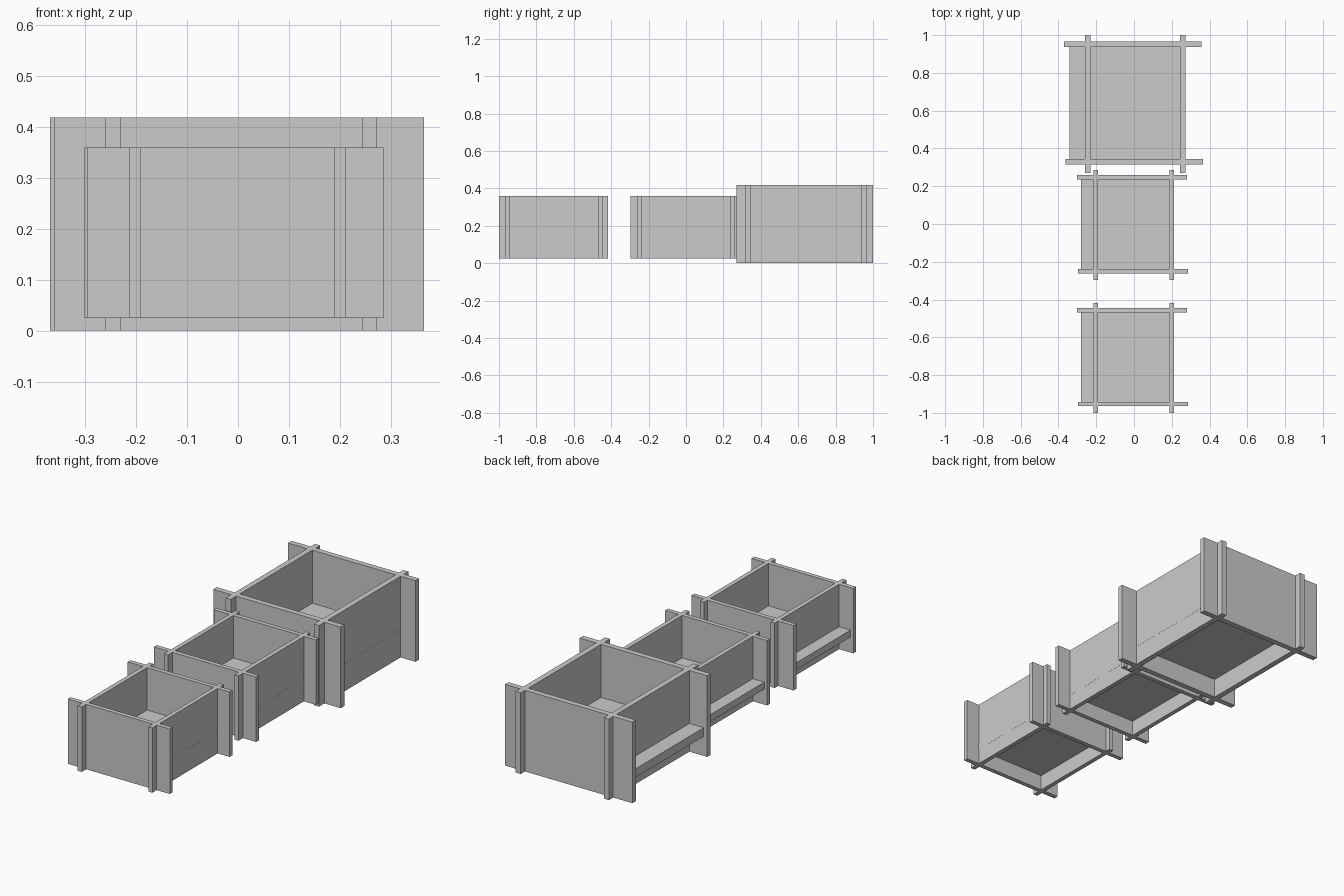
import bpy, bmesh

if "Cube" in bpy.data.objects:
    bpy.data.objects.remove(bpy.data.objects["Cube"])

T = 0.0232          # board thickness (small crate units)
H = 0.335           # board height


def extruded(name, profile, place, t0, t1):
    """Extrude a flat outline from t0 to t1; place maps (u, z, t) to a position."""
    bm = bmesh.new()
    face = bm.faces.new([bm.verts.new(place(u, z, t0)) for u, z in profile])
    ext = bmesh.ops.extrude_face_region(bm, geom=[face])
    delta = place(0, 0, t1)
    start = place(0, 0, t0)
    move = [b - a for a, b in zip(start, delta)]
    verts = [g for g in ext["geom"] if isinstance(g, bmesh.types.BMVert)]
    bmesh.ops.translate(bm, vec=move, verts=verts)
    bmesh.ops.recalc_face_normals(bm, faces=bm.faces)
    me = bpy.data.meshes.new(name)
    bm.to_mesh(me)
    bm.free()
    ob = bpy.data.objects.new(name, me)
    bpy.context.collection.objects.link(ob)
    return ob


def slotted(u0, u1, slots, from_top):
    """Board outline with half-height slots for the crossing boards."""
    pts = [(u0, 0), (u1, 0), (u1, H)]
    for c in sorted(slots, reverse=True):
        a, b = c - T / 2, c + T / 2
        pts += [(b, H), (b, H / 2), (a, H / 2), (a, H)]
    pts.append((u0, H))
    return pts if from_top else [(u, H - z) for u, z in pts]


def crate(label, s, ox, oy, oz):
    def along_x(u, z, t):
        return (ox + s * u, oy + s * t, oz + s * z)

    def along_y(u, z, t):
        return (ox + s * t, oy + s * u, oz + s * z)

    xs = (-0.203, 0.200)     # side board centres
    ys = (-0.250, 0.2465)    # front and back board centres
    # front and back boards, slightly staggered
    for part, y, x0, x1 in (("front", ys[0], -0.296, 0.286),
                            ("back", ys[1], -0.302, 0.280)):
        extruded(f"{label}_{part}_board", slotted(x0, x1, xs, True),
                 along_x, y - T / 2, y + T / 2)
    # left and right boards
    for part, x in (("left", xs[0]), ("right", xs[1])):
        extruded(f"{label}_{part}_board", slotted(-0.297, 0.286, ys, False),
                 along_y, x - T / 2, x + T / 2)
    # raised floor panel, projecting as a ledge on the left
    z0, z1 = 0.080, 0.116
    x0, x1 = -0.280, xs[1] + T / 2 + 0.0004
    extruded(f"{label}_floor_panel", [(x0, z0), (x1, z0), (x1, z1), (x0, z1)],
             along_x, ys[0] + T / 2, ys[1] - T / 2)


crate("large_crate", 1.25, 0.008, 0.6425, 0.0)
crate("middle_crate", 1.0, 0.0, 0.0, 0.025)
crate("small_crate", 1.0, 0.0, -0.703, 0.025)
